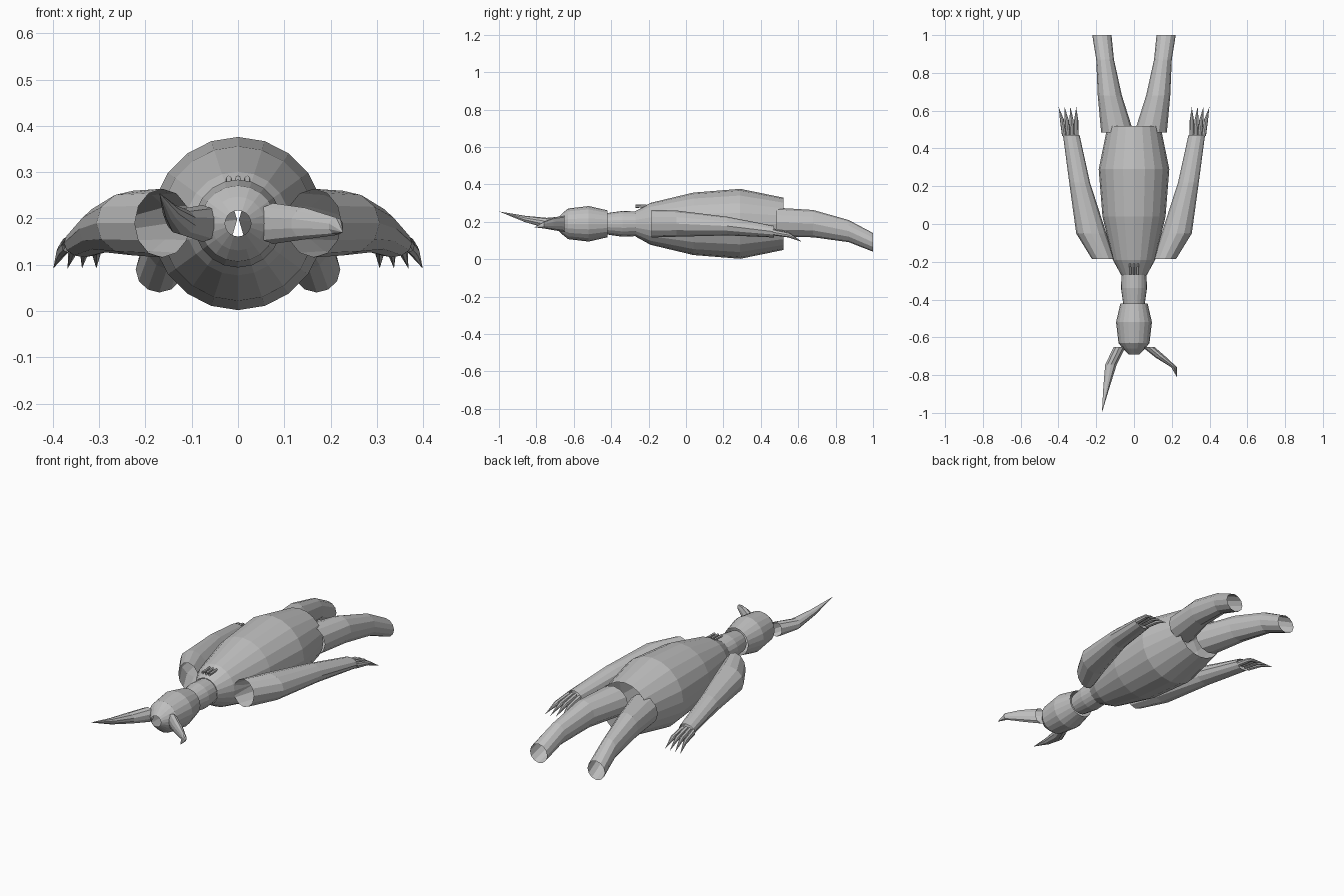
import bpy
import bmesh
from math import sin, cos, pi

cube = bpy.data.objects.get("Cube")
if cube:
    bpy.data.objects.remove(cube, do_unlink=True)

# One grey material for the whole figure
grey = bpy.data.materials.new("plain_grey")
grey.use_nodes = True
colour = (0.52, 0.52, 0.52, 1)
grey.diffuse_color = colour
grey.node_tree.nodes["Principled BSDF"].inputs["Base Color"].default_value = colour


def tube(name, rings, sides, mirror=False):
    """Open flat-shaded tube; each ring is (x, y, z, half width, half height).
    A ring of zero width becomes a pointed tip."""
    bm = bmesh.new()
    loops = []
    for x, y, z, rx, rz in rings:
        if rx == 0:
            loops.append([bm.verts.new((x, y, z))] * sides)
        else:
            angles = [2 * pi * i / sides for i in range(sides)]
            loops.append([bm.verts.new((x + rx * sin(a), y, z + rz * cos(a))) for a in angles])
    for a, b in zip(loops, loops[1:]):
        for i in range(sides):
            j = (i + 1) % sides
            corners = [a[i], a[j], b[j], b[i]]
            bm.faces.new(list(dict.fromkeys(corners)))
    if mirror:
        for v in bm.verts:
            v.co.x = -v.co.x
    # Rings run along y, so wind the faces outwards
    if (rings[-1][1] > rings[0][1]) == mirror:
        bmesh.ops.reverse_faces(bm, faces=bm.faces[:])
    mesh = bpy.data.meshes.new(name)
    bm.to_mesh(mesh)
    bm.free()
    mesh.materials.append(grey)
    obj = bpy.data.objects.new(name, mesh)
    bpy.context.collection.objects.link(obj)
    return obj


def round_part(name, profile, z, sides=20):
    """Round tube on the centre line from (y, radius) pairs."""
    return tube(name, [(0, y, z, r, r) for y, r in profile], sides)


# Torso, neck and head on the centre line
AXIS = 0.189
round_part("torso", [(-0.27, 0.068), (-0.19, 0.112), (0.04, 0.167),
                     (0.29, 0.187), (0.52, 0.14)], AXIS)
round_part("neck", [(-0.43, 0.056), (-0.34, 0.069), (-0.27, 0.066)], AXIS)
round_part("head", [(-0.69, 0.028), (-0.66, 0.058), (-0.63, 0.082),
                    (-0.52, 0.095), (-0.42, 0.072)], AXIS)

# Small ridges at the nape
for x in (-0.02, 0, 0.02):
    tube("nape_ridge", [(x, -0.27, 0.283, 0.007, 0.009),
                        (x, -0.21, 0.285, 0.006, 0.008)], 6)

# Arms, fingers and legs on both sides
arm = [(0.163, -0.185, 0.19, 0.06, 0.074), (0.226, -0.05, 0.19, 0.08, 0.07),
       (0.288, 0.22, 0.177, 0.055, 0.05), (0.332, 0.47, 0.147, 0.044, 0.031)]
leg = [(0.088, 0.485, 0.197, 0.086, 0.078), (0.128, 0.68, 0.19, 0.064, 0.073),
       (0.153, 0.87, 0.15, 0.047, 0.059), (0.17, 1.0, 0.09, 0.051, 0.05)]
for side, mirror in (("left", False), ("right", True)):
    tube(side + "_arm", arm, 12, mirror)
    tube(side + "_leg", leg, 12, mirror)
    for k in range(4):
        x = 0.306 + 0.021 * k
        drop = 0.004 * abs(k - 1.5)
        tube(side + "_finger", [(x, 0.465, 0.15 - drop, 0.012, 0.017),
                                (x + 0.004 * k, 0.55, 0.135 - drop, 0.011, 0.013),
                                (x + 0.01 * k, 0.62, 0.092, 0, 0)], 8, mirror)

# Two different horns: a long straight one and a short hooked one
tube("long_horn", [(0.076, -0.65, 0.189, 0.033, 0.04), (0.122, -0.745, 0.193, 0.032, 0.028),
                   (0.145, -0.86, 0.215, 0.018, 0.017), (0.17, -1.0, 0.255, 0, 0)], 10, True)
tube("hooked_horn", [(0.075, -0.65, 0.189, 0.034, 0.044), (0.145, -0.708, 0.189, 0.031, 0.034),
                     (0.212, -0.758, 0.183, 0.016, 0.019), (0.227, -0.81, 0.17, 0, 0)], 10)
